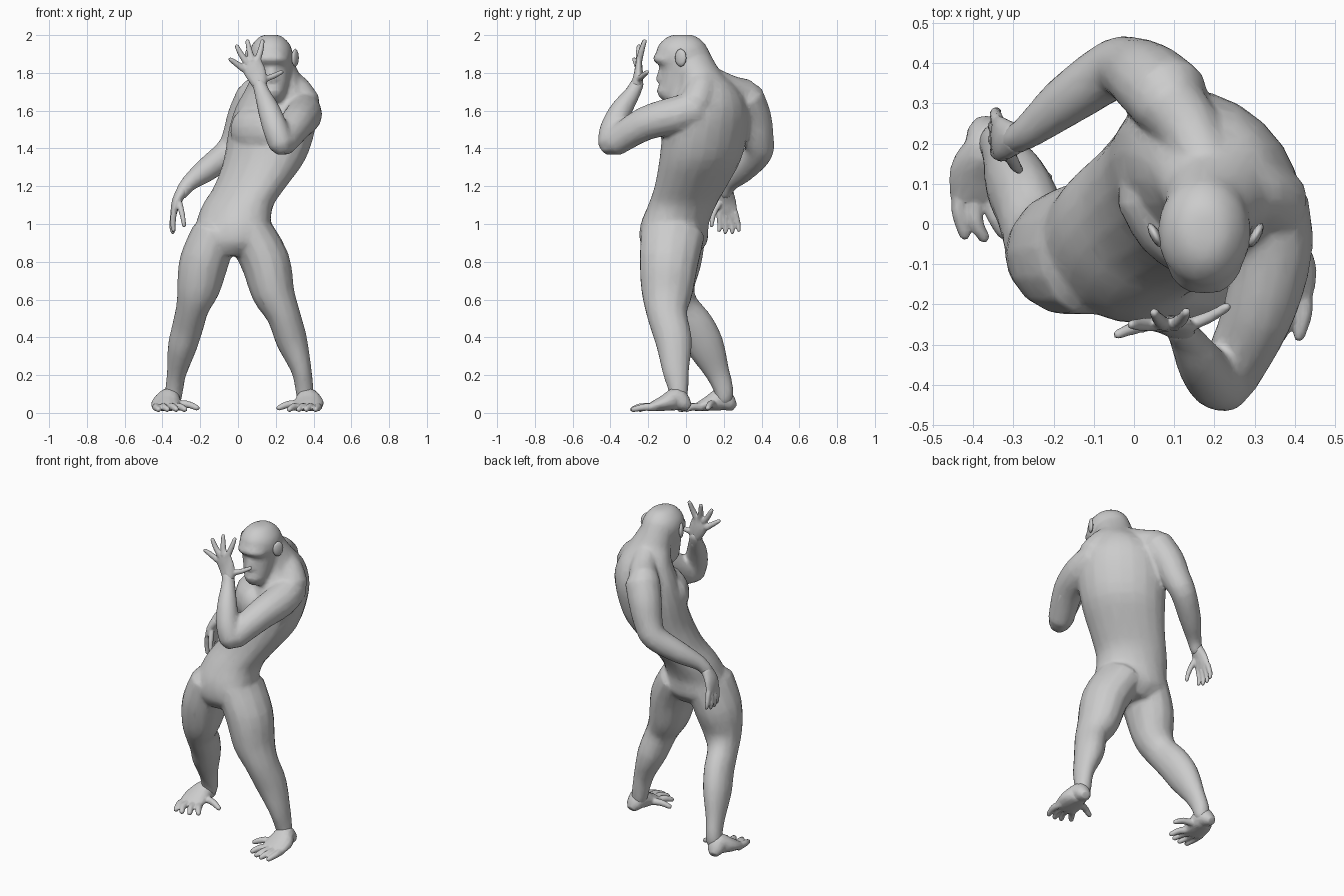
import bpy, bmesh, math
from mathutils import Vector, Matrix

SIDES = 14


def spline(rows, steps=3):
    """Catmull-Rom interpolation of equal-length rows."""
    out = []
    for i in range(len(rows) - 1):
        q = [rows[max(i - 1, 0)], rows[i], rows[i + 1], rows[min(i + 2, len(rows) - 1)]]
        for s in range(steps):
            t = s / steps
            out.append([.5 * (2 * b + (c - a) * t + (2 * a - 5 * b + 4 * c - d) * t * t
                              + (3 * b - a - 3 * c + d) * t ** 3) for a, b, c, d in zip(*q)])
    return out + [list(rows[-1])]


def ring_loft(bm, rings):
    """Skin a list of point rings and close both ends."""
    loops = [[bm.verts.new(p) for p in r] for r in rings]
    n = len(loops[0])
    for lo, hi in zip(loops, loops[1:]):
        for i in range(n):
            j = (i + 1) % n
            bm.faces.new((lo[i], lo[j], hi[j], hi[i]))
    bm.faces.new(loops[0][::-1])
    bm.faces.new(loops[-1])


def stack(bm, rows):
    """Horizontal ellipses: x, y, z, half width, half depth, yaw in degrees."""
    rings = []
    for x, y, z, a, b, yaw in spline(rows):
        rot = Matrix.Rotation(math.radians(yaw), 3, 'Z')
        rings.append([Vector((x, y, z)) + rot @ Vector((a * math.cos(t), b * math.sin(t), 0))
                      for t in (2 * math.pi * i / 20 for i in range(20))])
    ring_loft(bm, rings)


def tube(bm, rows, wide=(1, 0, 0), sides=SIDES):
    """Limb along a path: x, y, z, half width [, half depth]; ends are rounded."""
    rows = spline([(*r[:4], r[-1]) for r in rows])
    pts = [Vector(r[:3]) for r in rows]
    rad = [(r[3], r[4]) for r in rows]
    d0, d1 = (pts[0] - pts[1]).normalized(), (pts[-1] - pts[-2]).normalized()
    pts = [pts[0] + d0 * min(rad[0]) * .7] + pts + [pts[-1] + d1 * min(rad[-1]) * .7]
    rad = [tuple(.55 * k for k in rad[0])] + rad + [tuple(.55 * k for k in rad[-1])]
    rings = []
    for k, (p, (a, b)) in enumerate(zip(pts, rad)):
        t = (pts[min(k + 1, len(pts) - 1)] - pts[max(k - 1, 0)]).normalized()
        u = Vector(wide)
        u = (u - t * u.dot(t)).normalized()
        v = t.cross(u)
        rings.append([p + u * a * math.cos(s) + v * b * math.sin(s)
                      for s in (2 * math.pi * i / sides for i in range(sides))])
    ring_loft(bm, rings)


def blob(bm, loc, scale, yaw=0):
    m = (Matrix.Translation(loc) @ Matrix.Rotation(math.radians(yaw), 4, 'Z')
         @ Matrix.Diagonal((*scale, 1)))
    bmesh.ops.create_icosphere(bm, subdivisions=2, radius=1, matrix=m)


def finish(name, bm, voxel=0, smooth=0, ratio=1):
    """Turn the pieces into one object, optionally fused into one skin."""
    bmesh.ops.recalc_face_normals(bm, faces=bm.faces)
    me = bpy.data.meshes.new(name)
    bm.to_mesh(me)
    bm.free()
    ob = bpy.data.objects.new(name, me)
    bpy.context.collection.objects.link(ob)
    bpy.context.view_layer.objects.active = ob
    ob.select_set(True)
    if voxel:
        m = ob.modifiers.new("fuse", 'REMESH')
        m.mode, m.voxel_size = 'VOXEL', voxel
        m = ob.modifiers.new("soften", 'SMOOTH')
        m.factor, m.iterations = .5, smooth
        m = ob.modifiers.new("reduce", 'DECIMATE')
        m.ratio = ratio
        for n in [m.name for m in ob.modifiers]:
            bpy.ops.object.modifier_apply(modifier=n)
    for p in ob.data.polygons:
        p.use_smooth = True
    ob.select_set(False)
    return ob


# ---- body: torso, neck, arms, legs and head fused into one skin
bm = bmesh.new()
stack(bm, [(-.03, -.07, .83, .10, .12, -15), (-.03, -.065, .90, .215, .17, -22),
           (-.025, -.06, 1.0, .21, .168, -32), (0, -.02, 1.1, .205, .162, -40),
           (.065, .025, 1.2, .215, .165, -45), (.14, .075, 1.34, .24, .19, -45),
           (.18, .105, 1.5, .258, .193, -44), (.20, .12, 1.62, .238, .178, -43),
           (.205, .115, 1.72, .172, .147, -40), (.20, .07, 1.80, .125, .12, -20),
           (.18, .025, 1.88, .105, .115, 0), (.175, .01, 1.95, .08, .095, 0)])
# chest muscles and shoulder slopes
tube(bm, [(.025, .08, 1.50, .11, .075), (.08, -.01, 1.49, .115, .08), (.165, -.075, 1.50, .11, .075)],
     (0, 0, 1))
tube(bm, [(.22, .09, 1.78, .075), (.30, .08, 1.71, .085), (.355, .05, 1.63, .088)], (0, 1, 0))
tube(bm, [(.19, .12, 1.77, .07), (.14, .23, 1.71, .08), (.08, .31, 1.68, .09)], (1, 0, 0))
# raised arm
tube(bm, [(.338, .06, 1.61, .095), (.345, -.06, 1.575, .10), (.31, -.22, 1.53, .09),
          (.235, -.38, 1.43, .075)])
tube(bm, [(.23, -.40, 1.42, .068), (.20, -.39, 1.50, .068), (.165, -.345, 1.60, .06),
          (.13, -.285, 1.69, .043), (.11, -.255, 1.75, .036)])
# hanging arm
tube(bm, [(.09, .31, 1.672, .103), (.04, .355, 1.57, .097), (0, .38, 1.46, .085),
          (-.05, .385, 1.38, .076), (-.17, .305, 1.285, .064), (-.26, .232, 1.215, .044),
          (-.30, .207, 1.16, .036)], (-1, 1, 0))
# legs
tube(bm, [(.065, -.07, .95, .125, .172), (.145, -.09, .80, .13, .158), (.185, -.10, .64, .115, .138),
          (.24, -.10, .52, .09, .108), (.285, -.065, .38, .083, .098), (.335, -.055, .23, .055, .073),
          (.352, -.04, .12, .048, .053), (.358, -.04, .07, .045, .045)])
tube(bm, [(-.125, -.06, .95, .12, .168), (-.18, -.07, .80, .13, .155), (-.21, -.07, .66, .115, .12),
          (-.24, -.03, .56, .088, .10), (-.265, .045, .46, .083, .105), (-.295, .105, .35, .077, .10),
          (-.325, .168, .21, .052, .065), (-.338, .20, .12, .048, .053), (-.345, .2, .07, .045, .045)])
# head with brow, muzzle and nose
stack(bm, [(.18, -.06, 1.645, .05, .055, 0), (.18, -.055, 1.68, .072, .085, 0),
           (.18, -.045, 1.75, .087, .098, 0), (.177, -.03, 1.82, .103, .107, 0),
           (.175, -.02, 1.88, .116, .14, 0), (.175, -.02, 1.94, .106, .13, 0),
           (.175, -.02, 1.985, .07, .088, 0), (.175, -.02, 2.002, .035, .045, 0)])
tube(bm, [(.105, -.11, 1.868, .024), (.14, -.144, 1.876, .026), (.21, -.144, 1.876, .026),
          (.245, -.11, 1.868, .024)], (0, 0, 1))
blob(bm, (.182, -.085, 1.705), (.066, .072, .058))
tube(bm, [(.178, -.125, 1.83, .016), (.18, -.14, 1.765, .027, .022)])
finish("body", bm, .012, 5, .2)

# ---- ears
for side in (-1, 1):
    bm = bmesh.new()
    blob(bm, (.178 + side * .125, -.028, 1.88), (.013, .034, .048), side * -28)
    finish("ear", bm)


# ---- hands and feet: a flat pad with a fan of digits
def extremity(name, pad, wide, digits, r):
    bm = bmesh.new()
    tube(bm, pad, wide)
    for root, mid, tip in digits:
        tube(bm, [(*root, r * 1.15), (*mid, r), (*tip, r * .75)], (.9, .1, .35), 8)
    finish(name, bm, .006, 3, .2)


extremity("raised_hand",
          [(.118, -.262, 1.73, .038, .032), (.097, -.252, 1.79, .055, .025), (.07, -.25, 1.845, .06, .018)],
          (1, 0, .35),
          [((.03, -.25, 1.82), (-.01, -.262, 1.85), (-.042, -.275, 1.873)),
           ((.05, -.25, 1.85), (.015, -.25, 1.90), (-.007, -.25, 1.943)),
           ((.075, -.25, 1.86), (.06, -.235, 1.92), (.05, -.22, 1.97)),
           ((.10, -.25, 1.86), (.12, -.235, 1.92), (.13, -.218, 1.97)),
           ((.12, -.255, 1.76), (.18, -.235, 1.78), (.232, -.205, 1.805))], .016)

extremity("hanging_hand",
          [(-.292, .212, 1.18, .038, .032), (-.325, .21, 1.12, .055, .026), (-.34, .215, 1.06, .058, .018)],
          (0, 1, 0),
          [((-.34, .175, 1.06), (-.345, .18, 1.0), (-.34, .175, .965)),
           ((-.342, .205, 1.05), (-.35, .21, .99), (-.345, .208, .955)),
           ((-.342, .235, 1.05), (-.35, .243, .99), (-.345, .245, .955)),
           ((-.34, .26, 1.06), (-.345, .275, 1.0), (-.34, .28, .965)),
           ((-.31, .175, 1.11), (-.295, .145, 1.05), (-.285, .135, .99))], .015)

extremity("front_foot",
          [(.375, -.005, .045, .046, .04), (.37, -.05, .072, .06, .062), (.375, -.11, .053, .08, .044),
           (.365, -.175, .034, .08, .026)],
          (1, -.1, 0),
          [((.42, -.16, .03), (.425, -.22, .03), (.41, -.28, .018)),
           ((.385, -.18, .03), (.38, -.24, .032), (.36, -.285, .018)),
           ((.35, -.18, .03), (.34, -.235, .032), (.32, -.275, .018)),
           ((.32, -.17, .03), (.295, -.21, .032), (.27, -.245, .018)),
           ((.34, -.10, .045), (.27, -.125, .046), (.215, -.145, .025))], .02)

extremity("rear_foot",
          [(-.37, .235, .045, .046, .04), (-.365, .19, .072, .06, .062), (-.382, .13, .053, .076, .044),
           (-.382, .07, .034, .076, .026)],
          (1, 0, 0),
          [((-.43, .09, .03), (-.435, .03, .03), (-.42, -.028, .018)),
           ((-.395, .07, .03), (-.395, .01, .032), (-.372, -.035, .018)),
           ((-.36, .07, .03), (-.345, .015, .032), (-.325, -.025, .018)),
           ((-.33, .08, .03), (-.305, .035, .032), (-.28, .0, .018)),
           ((-.35, .15, .045), (-.27, .13, .046), (-.215, .115, .025))], .02)
